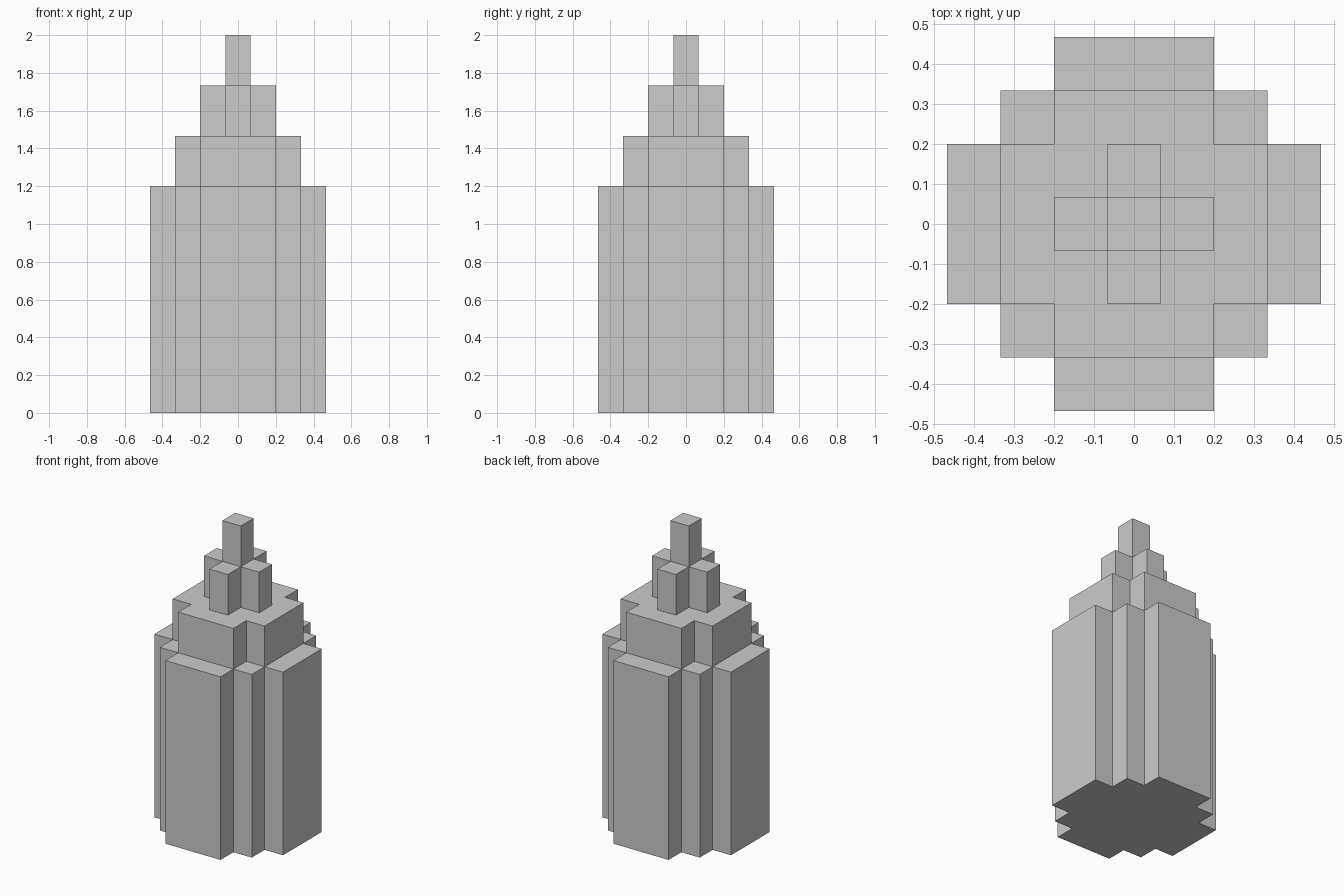
import bpy
import bmesh

if "Cube" in bpy.data.objects:
    bpy.data.objects.remove(bpy.data.objects["Cube"])

U = 1 / 15  # half of one block width


def tier(name, quarter, z0, z1):
    """Prism whose stepped quarter outline is repeated by quarter turns."""
    outline = []
    pts = quarter
    for _ in range(4):
        outline += pts
        pts = [(-y, x) for x, y in pts]
    bm = bmesh.new()
    low = [bm.verts.new((x * U, y * U, z0 * U)) for x, y in outline]
    high = [bm.verts.new((x * U, y * U, z1 * U)) for x, y in outline]
    bm.faces.new(low[::-1])
    bm.faces.new(high)
    n = len(outline)
    for i in range(n):
        j = (i + 1) % n
        bm.faces.new((low[i], low[j], high[j], high[i]))
    mesh = bpy.data.meshes.new(name)
    bm.to_mesh(mesh)
    bm.free()
    obj = bpy.data.objects.new(name, mesh)
    bpy.context.collection.objects.link(obj)
    return obj


# Tall stepped body
tier("body", [(7, 3), (5, 3), (5, 5), (3, 5), (3, 7)], 0, 18)
# Cross-shaped shoulder
tier("shoulder", [(5, 3), (3, 3), (3, 5)], 18, 22)
# Narrow cross around the spire
tier("neck", [(3, 1), (1, 1), (1, 3)], 22, 26)
# Square spire
tier("spire", [(1, 1)], 26, 30)
